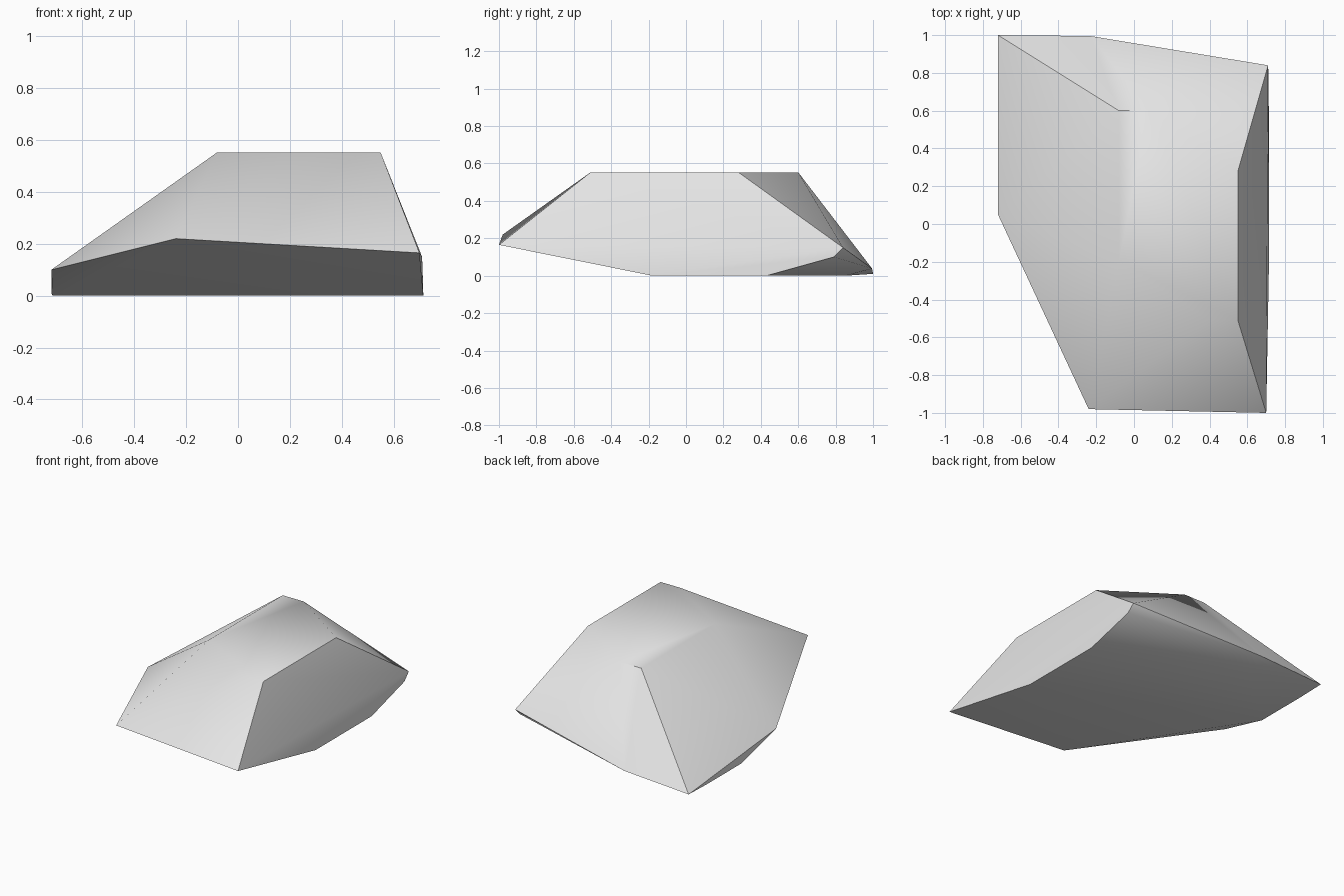
import bpy
import bmesh
import math

cube = bpy.data.objects.get("Cube")
if cube:
    bpy.data.objects.remove(cube, do_unlink=True)

# Stone colour
stone = bpy.data.materials.new("stone_grey")
stone.use_nodes = True
grey = (0.8, 0.8, 0.8, 1)
stone.diffuse_color = grey
stone.node_tree.nodes["Principled BSDF"].inputs["Base Color"].default_value = grey

# Flat crown of the boulder: outline at one height
crown_height = 0.553
crown = [(-0.08, 0.60), (0.08, 0.60), (0.55, 0.28),
         (0.55, -0.51), (0.40, -0.51), (-0.08, -0.20)]

# Widest rim, with its corners at differing heights
rim = [(-0.72, 1.0, 0.01), (-0.23, 0.995, 0.038), (0.71, 0.84, 0.15),
       (0.712, 0.79, 0.10), (0.70, -1.0, 0.165), (-0.24, -0.98, 0.22),
       (-0.72, 0.05, 0.10)]

# Flat base the boulder rests on
base = [(0.715, -0.18), (0.715, 0.43), (-0.23, 0.85),
        (-0.715, 0.80), (-0.715, 0.42)]

# Wrap the three outlines in one convex, chipped surface
bm = bmesh.new()
points = [(x, y, crown_height) for x, y in crown] + rim
points += [(x, y, 0) for x, y in base]
for p in points:
    bm.verts.new(p)
hull = bmesh.ops.convex_hull(bm, input=bm.verts[:])
loose = [v for v in bm.verts if not v.link_faces]
bmesh.ops.delete(bm, geom=loose, context="VERTS")

# Merge coplanar triangles into clean facets
bmesh.ops.dissolve_limit(bm, angle_limit=math.radians(1),
                         verts=bm.verts[:], edges=bm.edges[:])
bmesh.ops.recalc_face_normals(bm, faces=bm.faces[:])
mesh = bpy.data.meshes.new("boulder")
bm.to_mesh(mesh)
bm.free()

boulder = bpy.data.objects.new("boulder", mesh)
bpy.context.collection.objects.link(boulder)
mesh.materials.append(stone)

# Soft shading over gentle ridges, crisp on steep ones
bpy.ops.object.select_all(action="DESELECT")
boulder.select_set(True)
bpy.context.view_layer.objects.active = boulder
bpy.ops.object.shade_smooth_by_angle(angle=math.radians(42))
